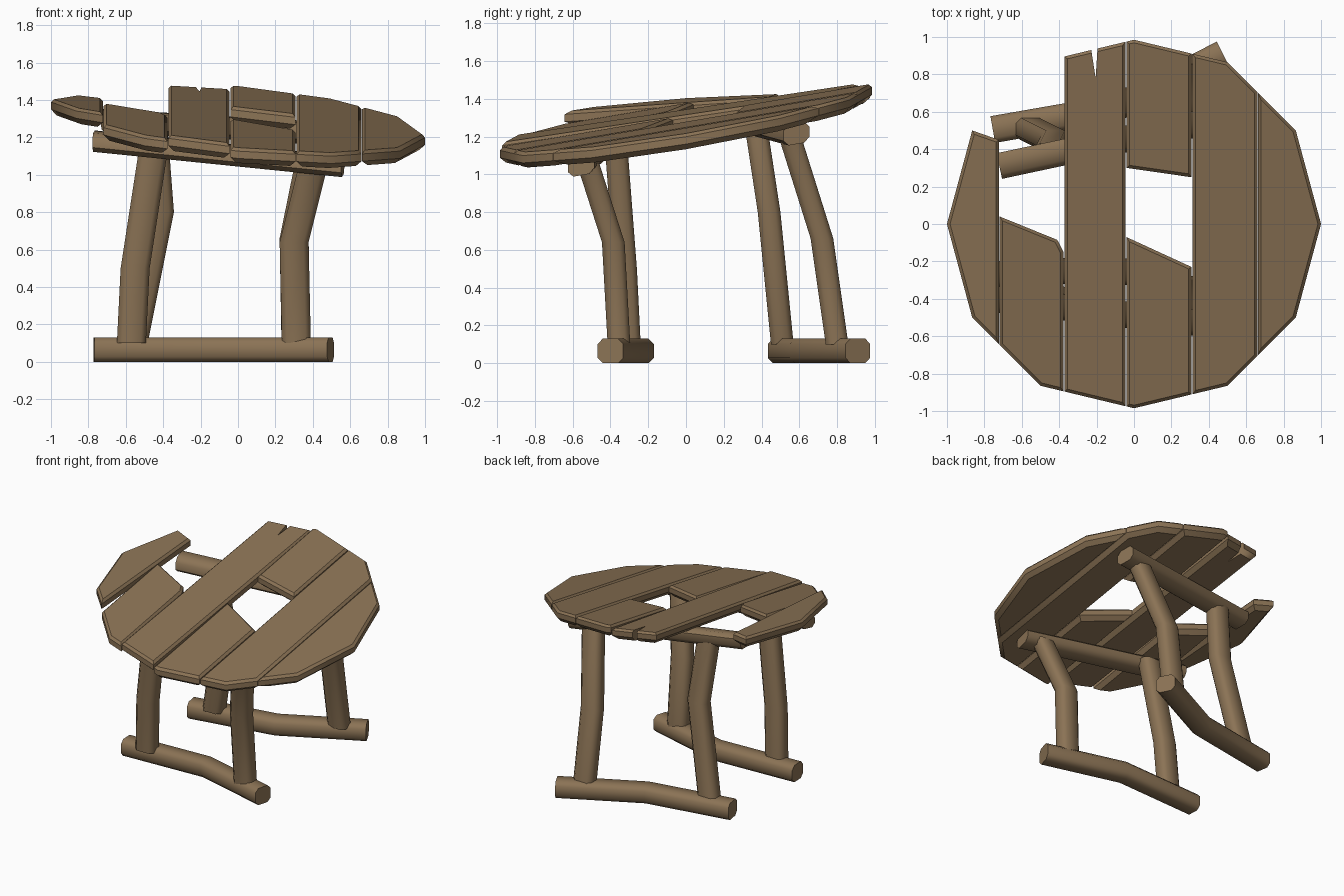
import bpy, bmesh, math
from mathutils import Vector

if "Cube" in bpy.data.objects:
    bpy.data.objects.remove(bpy.data.objects["Cube"])

wood = bpy.data.materials.new("weathered brown wood")
wood.diffuse_color = (0.258, 0.171, 0.091, 1)
wood.use_nodes = True
wood.node_tree.nodes["Principled BSDF"].inputs["Base Color"].default_value = wood.diffuse_color

RIM = [(-1, 0), (-.865, .5), (-.5, .865), (0, .985), (.5, .865), (.865, .5), (1, 0)]


def rim_y(x):
    """Half depth of the twelve-sided top at x."""
    for (xa, ya), (xb, yb) in zip(RIM, RIM[1:]):
        if xa <= x <= xb:
            return ya + (yb - ya) * (x - xa) / (xb - xa)
    return 0


def top_z(x, y):
    """Height of the tilted table top."""
    return 1.31 - .095 * x + .17 * y


def finish(name, bm, angle=35):
    bmesh.ops.recalc_face_normals(bm, faces=bm.faces)
    me = bpy.data.meshes.new(name)
    bm.to_mesh(me)
    bm.free()
    me.materials.append(wood)
    ob = bpy.data.objects.new(name, me)
    bpy.context.collection.objects.link(ob)
    bpy.ops.object.select_all(action='DESELECT')
    bpy.context.view_layer.objects.active = ob
    ob.select_set(True)
    bpy.ops.object.shade_smooth_by_angle(angle=math.radians(angle))
    return ob


def prism(points, z0, z1):
    bm = bmesh.new()
    lo = [bm.verts.new((x, y, z0)) for x, y in points]
    hi = [bm.verts.new((x, y, z1)) for x, y in points]
    n = len(points)
    bm.faces.new(lo[::-1])
    bm.faces.new(hi)
    for i in range(n):
        j = (i + 1) % n
        bm.faces.new((lo[i], lo[j], hi[j], hi[i]))
    return bm


def plank(name, x0, x1, front=None, back=None, sag=0):
    """Board clipped to the round outline; front/back give broken ends."""
    xs = [x0] + [p[0] for p in RIM if x0 + .01 < p[0] < x1 - .01] + [x1]
    front = front or [(x, -rim_y(x)) for x in xs]
    back = back or [(x, rim_y(x)) for x in xs]
    pts = []
    for p in front + back[::-1]:
        if all(math.dist(p, q) > .005 for q in pts):
            pts.append(p)
    bm = prism(pts, -.085, 0)
    for z, w in ((0, .016), (-.085, .03)):
        edges = [e for e in bm.edges if all(abs(v.co.z - z) < 1e-5 for v in e.verts)]
        bmesh.ops.bevel(bm, geom=edges, offset=w, segments=1, affect='EDGES')
    for v in bm.verts:
        v.co.z += top_z(v.co.x, v.co.y) + sag * v.co.y
    return finish(name, bm)


def bar(name, path, w, h, upright=False, roll=0):
    """Chamfered beam along a bent path; rings stay level for upright legs."""
    pts = [Vector(p) for p in path]
    bm = bmesh.new()
    rings = []
    c = .028
    a, b = w / 2, h / 2
    section = [(a - c, -b), (a, c - b), (a, b - c), (a - c, b),
               (c - a, b), (-a, b - c), (-a, c - b), (c - a, -b)]
    for i, p in enumerate(pts):
        if upright:
            u, v = Vector((1, 0, 0)), Vector((0, 1, 0))
        else:
            t = (pts[min(i + 1, len(pts) - 1)] - pts[max(i - 1, 0)])
            u = Vector((-t.y, t.x, 0)).normalized()
            u.z = roll
            v = Vector((0, 0, 1))
        rings.append([bm.verts.new(p + u * s + v * r) for s, r in section])
    for ra, rb in zip(rings, rings[1:]):
        for i in range(8):
            j = (i + 1) % 8
            bm.faces.new((ra[i], ra[j], rb[j], rb[i]))
    bm.faces.new(rings[0])
    bm.faces.new(rings[-1])
    return finish(name, bm, 50)


# Table top boards, some snapped off
plank("left_rim_plank", -1, -.722, back=[(-1, 0), (-.865, .5), (-.722, .45)], sag=-.1)
plank("broken_left_plank", -.718, -.377, back=[(-.718, .04), (-.41, -.085), (-.377, -.15)])
middle = plank("middle_plank", -.372, -.045, sag=-.02)
plank("broken_front_plank", -.04, .308, back=[(-.04, -.07), (.308, -.23)])
plank("broken_back_plank", -.04, .308, front=[(-.04, .3), (.308, .25)])
plank("right_plank", .313, .66)
plank("right_rim_plank", .663, 1)

# Split in the back end of the middle board
cutter = finish("split_cutter", prism([(-.205, .78), (-.185, 1.1), (-.255, 1.1)], 1, 2))
mod = middle.modifiers.new("split", 'BOOLEAN')
mod.operation = 'DIFFERENCE'
mod.solver = 'EXACT'
mod.object = cutter
bpy.context.view_layer.update()
cut_mesh = bpy.data.meshes.new_from_object(
    middle.evaluated_get(bpy.context.evaluated_depsgraph_get()))
middle.modifiers.clear()
middle.data = cut_mesh
bpy.data.objects.remove(cutter)

# Cross beams under the top
bar("front_beam", [(-.77, -.40, 1.18), (.56, -.555, 1.045)], .14, .10, roll=.17)
bar("back_beam", [(-.72, .31, 1.29), (.57, .585, 1.215)], .14, .11, roll=.17)

# Bent feet on the ground
bar("front_foot", [(-.77, -.27, .065), (-.1, -.24, .065), (.495, -.40, .065)], .14, .13)
bar("back_foot", [(-.755, .505, .065), (-.1, .62, .065), (.475, .91, .065)], .145, .13)

# Crooked legs
LEGS = {
    "front_left_leg": [(-.57, -.30, .1), (-.55, -.32, .5), (-.45, -.37, 1.15)],
    "front_right_leg": [(.312, -.355, .1), (.30, -.385, .64), (.405, -.52, 1.06)],
    "back_left_leg": [(-.56, .51, .1), (-.42, .44, .8), (-.455, .37, 1.26)],
    "back_right_leg": [(.31, .80, .1), (.30, .72, .66), (.41, .55, 1.2)],
}
for name, path in LEGS.items():
    bar(name, path, .155, .12, upright=True)
